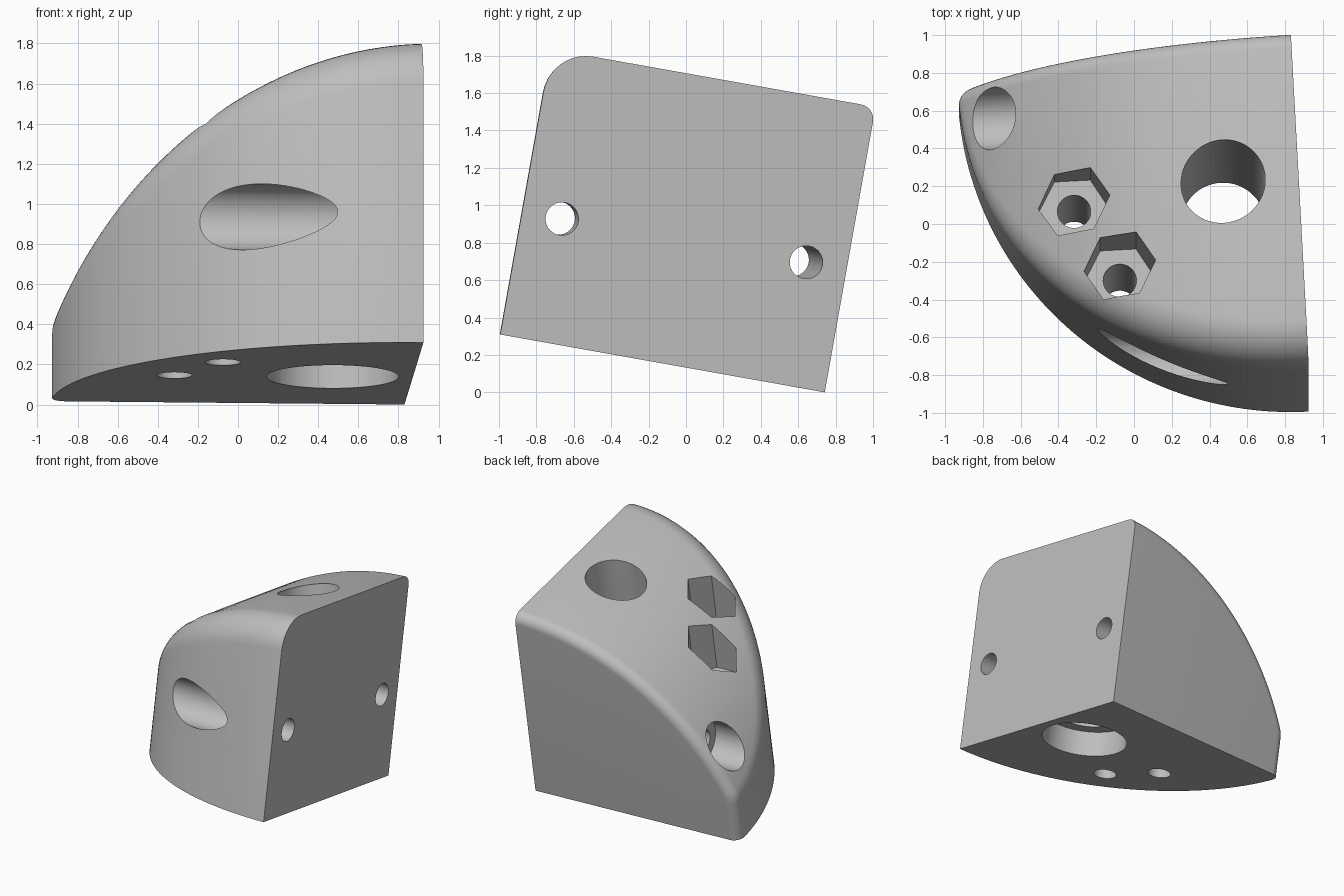
import bpy, bmesh
from math import sin, cos, pi, sqrt, asin, radians
from mathutils import Vector, Matrix

if "Cube" in bpy.data.objects:
    bpy.data.objects.remove(bpy.data.objects["Cube"])

# Main sizes: quarter-round footprint, domed top, edge fillets
FOOT, HEIGHT = 1.765, 1.55
DOME, DOME_X = 2.03, 0.08
DOME_Z = HEIGHT - sqrt(DOME**2 - DOME_X**2)
FRONT_R, BACK_R = 0.23, 0.08
COLS, ARC, BACK_STEPS = 56, 10, 8

grey = bpy.data.materials.new("plain_grey")
grey.use_nodes = True
colour = (0.52, 0.52, 0.52, 1)
grey.diffuse_color = colour
grey.node_tree.nodes["Principled BSDF"].inputs["Base Color"].default_value = colour


def make_object(name, bm):
    mesh = bpy.data.meshes.new(name)
    bm.to_mesh(mesh)
    bm.free()
    mesh.materials.append(grey)
    ob = bpy.data.objects.new(name, mesh)
    bpy.context.collection.objects.link(ob)
    return ob


def column(phi):
    """Points up the round wall, over the rolled edge and back along the dome."""
    inner = FOOT - FRONT_R
    out = Vector((-cos(phi), -sin(phi), 0))
    centre = out * inner
    centre.z = DOME_Z + sqrt((DOME - FRONT_R)**2 - (centre.x - DOME_X)**2)
    up = Vector((centre.x - DOME_X, 0, centre.z - DOME_Z)).normalized()
    pts = [out * FOOT]
    pts += [centre + FRONT_R * out.slerp(up, k / ARC) for k in range(ARC + 1)]
    pts.append(Vector((pts[-1].x, -BACK_R, pts[-1].z)))
    return pts


# Wall, rolled front edge and domed top
phi0 = asin(BACK_R / FOOT)
cols = [column(phi0 + (pi / 2 - phi0) * j / COLS) for j in range(COLS + 1)]
for p in cols[0]:
    p.y = -BACK_R
for p in cols[-1]:
    p.x = 0

# Small rounded edge along the back
profile = cols[0][:-1] + [c[-1] for c in cols[1:]]
normals = []
for i in range(1, len(profile) - 1):
    t = profile[i + 1] - profile[i - 1]
    normals.append(Vector((-t.z, 0, t.x)).normalized())
normals = [Vector((-1, 0, 0))] + normals + [Vector((0, 0, 1))]
rings = []
for s in range(BACK_STEPS + 1):
    a = pi / 2 * s / BACK_STEPS
    shift = Vector((0, BACK_R * sin(a), 0))
    rings.append([p + shift - n * BACK_R * (1 - cos(a)) for p, n in zip(profile, normals)])

bm = bmesh.new()


def face(points):
    bm.faces.new([bm.verts.new(p) for p in points])


def skin(rows):
    for r, s in zip(rows, rows[1:]):
        for i in range(len(r) - 1):
            quad = [r[i], r[i + 1], s[i + 1], s[i]]
            clean = [p for k, p in enumerate(quad) if (p - quad[k - 1]).length > 1e-6]
            if len(clean) > 2:
                face(clean)


skin(cols)
skin(rings)
corner = Vector((0, 0, 0))
face(rings[-1] + [corner])                                              # back
face(cols[-1] + [r[-1] for r in rings[1:]] + [corner])                  # right side
face([c[0] for c in reversed(cols)] + [r[0] for r in rings[1:]] + [corner])  # base
bmesh.ops.remove_doubles(bm, verts=bm.verts, dist=1e-5)
bmesh.ops.recalc_face_normals(bm, faces=bm.faces)
body = make_object("corner_block", bm)


def drill(name, axis, at, start, end, radius, sides=64):
    """Cut a straight hole along x or z between two depths."""
    cut = bmesh.new()
    bmesh.ops.create_cone(cut, cap_ends=True, segments=sides, radius1=radius,
                          radius2=radius, depth=end - start)
    mid = (start + end) / 2
    if axis == "x":
        m = Matrix.Translation((mid, at[0], at[1])) @ Matrix.Rotation(pi / 2, 4, "Y")
    else:
        turn = pi / 2 if sides == 6 else 0
        m = Matrix.Translation((at[0], at[1], mid)) @ Matrix.Rotation(turn, 4, "Z")
    bmesh.ops.transform(cut, matrix=m, verts=cut.verts)
    cutter = make_object(name, cut)
    cutter.hide_render = True
    mod = body.modifiers.new(name, "BOOLEAN")
    mod.operation, mod.solver, mod.object = "DIFFERENCE", "EXACT", cutter
    bpy.context.view_layer.objects.active = body
    bpy.ops.object.modifier_apply(modifier=name)
    bpy.data.objects.remove(cutter)


# Large upright hole with a wider recess in the base
drill("main_hole", "z", (-0.40, -0.77), -0.2, 2, 0.223)
drill("main_recess", "z", (-0.40, -0.77), -0.2, 0.2, 0.33)

# Upright bolt holes with six-sided nut pockets
for at in ((-1.19, -0.767), (-0.968, -1.15)):
    drill("bolt_hole", "z", at, -0.2, 1, 0.088)
    drill("nut_pocket", "z", at, 0.8, 2, 0.19, 6)

# Sideways bolt holes with wide recesses breaking through the curved skin
for y, ledge in ((-1.548, -0.36), (-0.22, -1.4)):
    drill("side_hole", "x", (y, 0.667), -2, 0.2, 0.088)
    drill("side_recess", "x", (y, 0.667), -2.2, ledge, 0.165)

# The nut pocket corners point along x
# Lean the block back and turn it slightly
pose = (Matrix.Translation((0.83, 0.742, 0)) @ Matrix.Rotation(radians(-10.1), 4, "X")
        @ Matrix.Rotation(radians(3.07), 4, "Z"))
body.data.transform(pose)

bpy.ops.object.select_all(action="DESELECT")
body.select_set(True)
bpy.context.view_layer.objects.active = body
bpy.ops.object.shade_smooth_by_angle(angle=radians(25))
